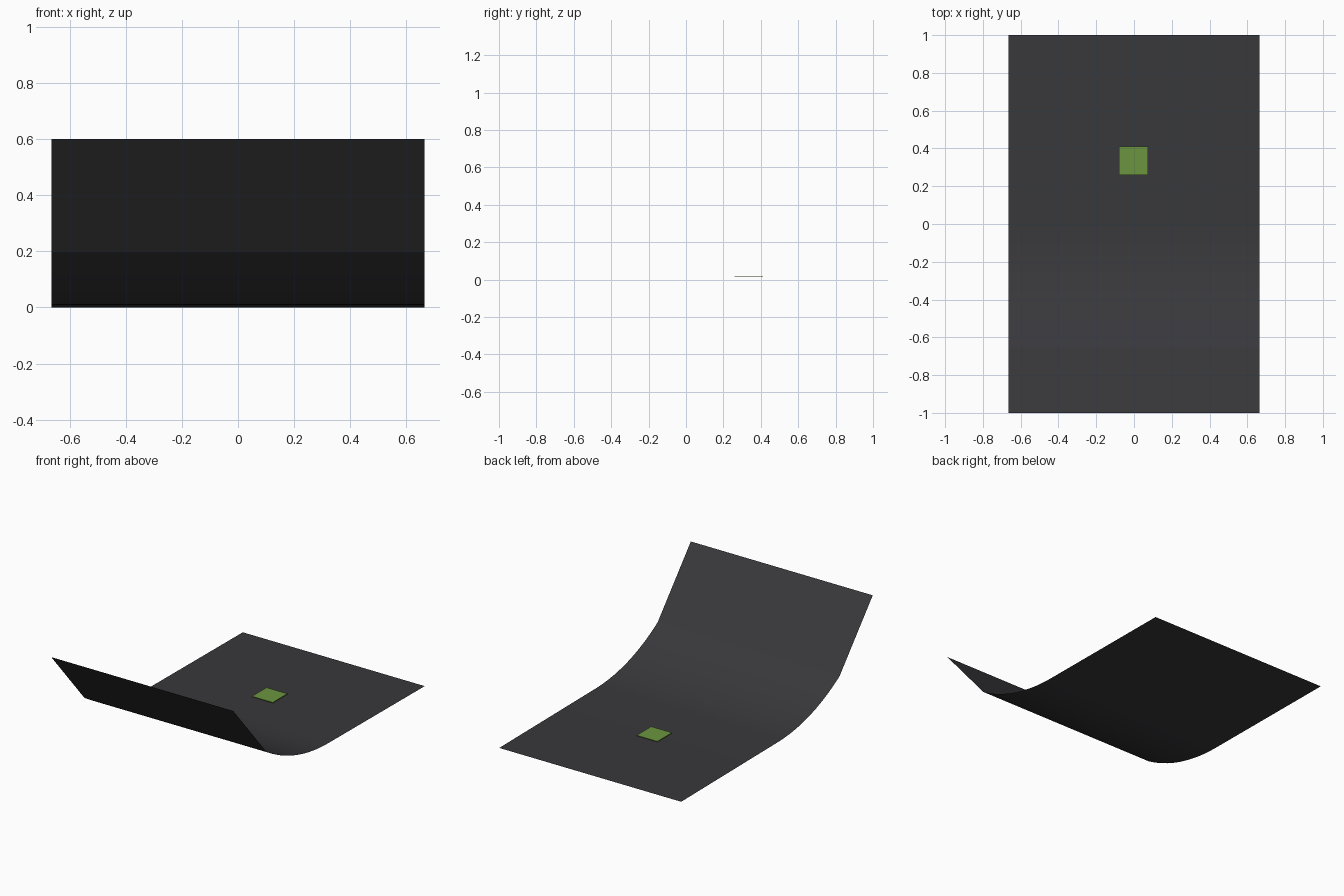
import bpy, bmesh, math

if "Cube" in bpy.data.objects:
    bpy.data.objects.remove(bpy.data.objects["Cube"])

HALF_W = 0.665


def material(name, rgb):
    m = bpy.data.materials.new(name)
    m.diffuse_color = (*rgb, 1)
    m.use_nodes = True
    m.node_tree.nodes["Principled BSDF"].inputs["Base Color"].default_value = m.diffuse_color
    return m


def add_object(name, bm, mat):
    mesh = bpy.data.meshes.new(name)
    bm.to_mesh(mesh)
    bm.free()
    obj = bpy.data.objects.new(name, mesh)
    bpy.context.collection.objects.link(obj)
    mesh.materials.append(mat)
    return obj


# side profile (y, z): raised front slope, shallow arc, flat back part
radius, floor_z, steps = 1.22, 0.008, 10
end_angle = math.asin(0.653 / radius)
profile = [(-1.0, 0.6)]
for i in range(steps, -1, -1):
    a = end_angle * i / steps
    profile.append((-radius * math.sin(a), floor_z + radius * (1 - math.cos(a))))
profile.append((1.0, 0.0))

# bent sheet, a single surface swept across x
bm = bmesh.new()
rows = [[bm.verts.new((x, y, z)) for x in (-HALF_W, HALF_W)] for y, z in profile]
for (a, b), (c, d) in zip(rows, rows[1:]):
    bm.faces.new((a, b, d, c))
sheet = add_object("bent_sheet", bm, material("dark_grey", (0.04, 0.04, 0.045)))
bpy.context.view_layer.objects.active = sheet
sheet.select_set(True)
bpy.ops.object.shade_smooth_by_angle(angle=math.radians(15))

# thin green square lying on the flat part
bm = bmesh.new()
bmesh.ops.create_cube(bm, size=1)
for v in bm.verts:
    v.co = (v.co.x * 0.152 - 0.003, v.co.y * 0.152 + 0.335, v.co.z * 0.004 + 0.015)
add_object("green_patch", bm, material("green", (0.15, 0.3, 0.05)))
